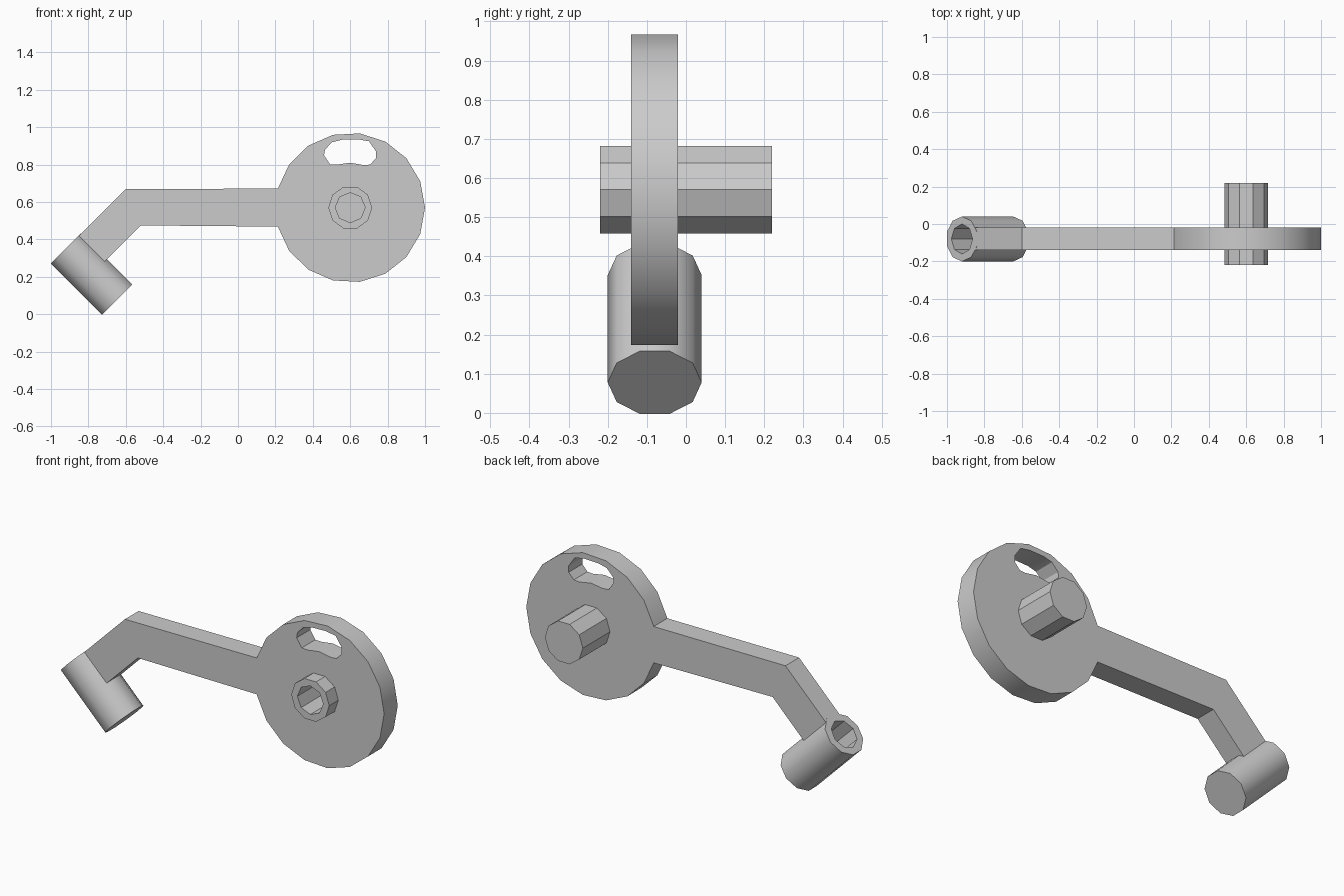
import bpy, bmesh, math
from mathutils import Matrix, Vector

if "Cube" in bpy.data.objects:
    bpy.data.objects.remove(bpy.data.objects["Cube"], do_unlink=True)

# One plain grey for every part
grey = bpy.data.materials.new("plain grey")
grey.use_nodes = True
grey.diffuse_color = (0.6, 0.6, 0.6, 1)
grey.node_tree.nodes["Principled BSDF"].inputs["Base Color"].default_value = (0.6, 0.6, 0.6, 1)

FRONT, BACK = -0.14, -0.02
HUB = Vector((0.6, 0.57))


def ring(radius, sides):
    steps = [2 * math.pi * i / sides for i in range(sides)]
    return [Vector((radius * math.cos(a), radius * math.sin(a))) for a in steps]


def finish(name, bm, angle):
    bmesh.ops.recalc_face_normals(bm, faces=bm.faces[:])
    mesh = bpy.data.meshes.new(name)
    bm.to_mesh(mesh)
    bm.free()
    mesh.materials.append(grey)
    obj = bpy.data.objects.new(name, mesh)
    bpy.context.collection.objects.link(obj)
    bpy.ops.object.select_all(action='DESELECT')
    obj.select_set(True)
    bpy.context.view_layer.objects.active = obj
    bpy.ops.object.shade_smooth_by_angle(angle=math.radians(angle))
    return obj


def plate(name, loops):
    """Flat plate in the XZ plane: first loop is the outline, the rest are holes."""
    bm = bmesh.new()
    edges = []
    for loop in loops:
        verts = [bm.verts.new((x, FRONT, z)) for x, z in loop]
        edges += [bm.edges.new((verts[i - 1], verts[i])) for i in range(len(verts))]
    bmesh.ops.triangle_fill(bm, edges=edges, use_beauty=True, normal=(0, -1, 0))
    out = bmesh.ops.extrude_face_region(bm, geom=bm.faces[:], use_keep_orig=True)
    moved = [g for g in out["geom"] if isinstance(g, bmesh.types.BMVert)]
    bmesh.ops.translate(bm, verts=moved, vec=(0, BACK - FRONT, 0))
    return finish(name, bm, 30)


def socket(name, centre, axis, side, radius, length, bore, depth, angle):
    """Ten-sided post with an eight-sided blind bore; centre is the open end."""
    bm = bmesh.new()

    def loop(r, n, z):
        return [bm.verts.new((p.x, p.y, z)) for p in ring(r, n)]

    def wall(a, b):
        for i in range(len(a)):
            bm.faces.new((a[i - 1], a[i], b[i], b[i - 1]))

    base, rim = loop(radius, 10, -length), loop(radius, 10, 0)
    mouth, floor = loop(bore, 8, 0), loop(bore, 8, -depth)
    wall(base, rim)
    wall(mouth, floor)
    bm.faces.new(base)
    bm.faces.new(floor)
    rim_edges = [bm.edges.get((l[i - 1], l[i])) for l in (rim, mouth) for i in range(len(l))]
    bmesh.ops.triangle_fill(bm, edges=rim_edges, use_beauty=True, normal=(0, 0, 1))
    z = Vector(axis).normalized()
    x = Vector(side)
    frame = Matrix((x, z.cross(x), z)).transposed().to_4x4()
    bm.transform(Matrix.Translation(centre) @ frame)
    return finish(name, bm, angle)


# Disc with bent arm, drawn as one outline
SWEEP = math.radians(165.3)
disc = [HUB + 0.4 * Vector((math.cos(SWEEP * i / 8), math.sin(SWEEP * i / 8)))
        for i in range(-8, 9)]
arm = [(-0.6, 0.67), (-0.856, 0.414), (-0.716, 0.279), (-0.52, 0.475)]

# Curved slot near the top of the disc
slot = [(0.46, 0.85), (0.465, 0.88), (0.503, 0.92), (0.556, 0.933), (0.642, 0.935),
        (0.70, 0.925), (0.738, 0.87), (0.738, 0.834), (0.706, 0.80), (0.674, 0.797),
        (0.60, 0.81), (0.53, 0.80), (0.492, 0.802)]

# Opening hidden inside the wall of the hub post
hub_opening = [HUB + p for p in ring(0.095, 10)]
plate("disc_and_arm", [disc + arm, slot, hub_opening])

# Hub post through the disc, open at the front
socket("hub_post", (HUB.x, -0.22, HUB.y), (0, -1, 0), (1, 0, 0),
       0.117, 0.44, 0.08, 0.38, 30)

# Slanted tube at the end of the arm, open at its upper end
socket("end_tube", (-0.92, -0.08, 0.352), (-1, 0, 1), (0, 1, 0),
       0.12, 0.388, 0.08, 0.33, 40)
